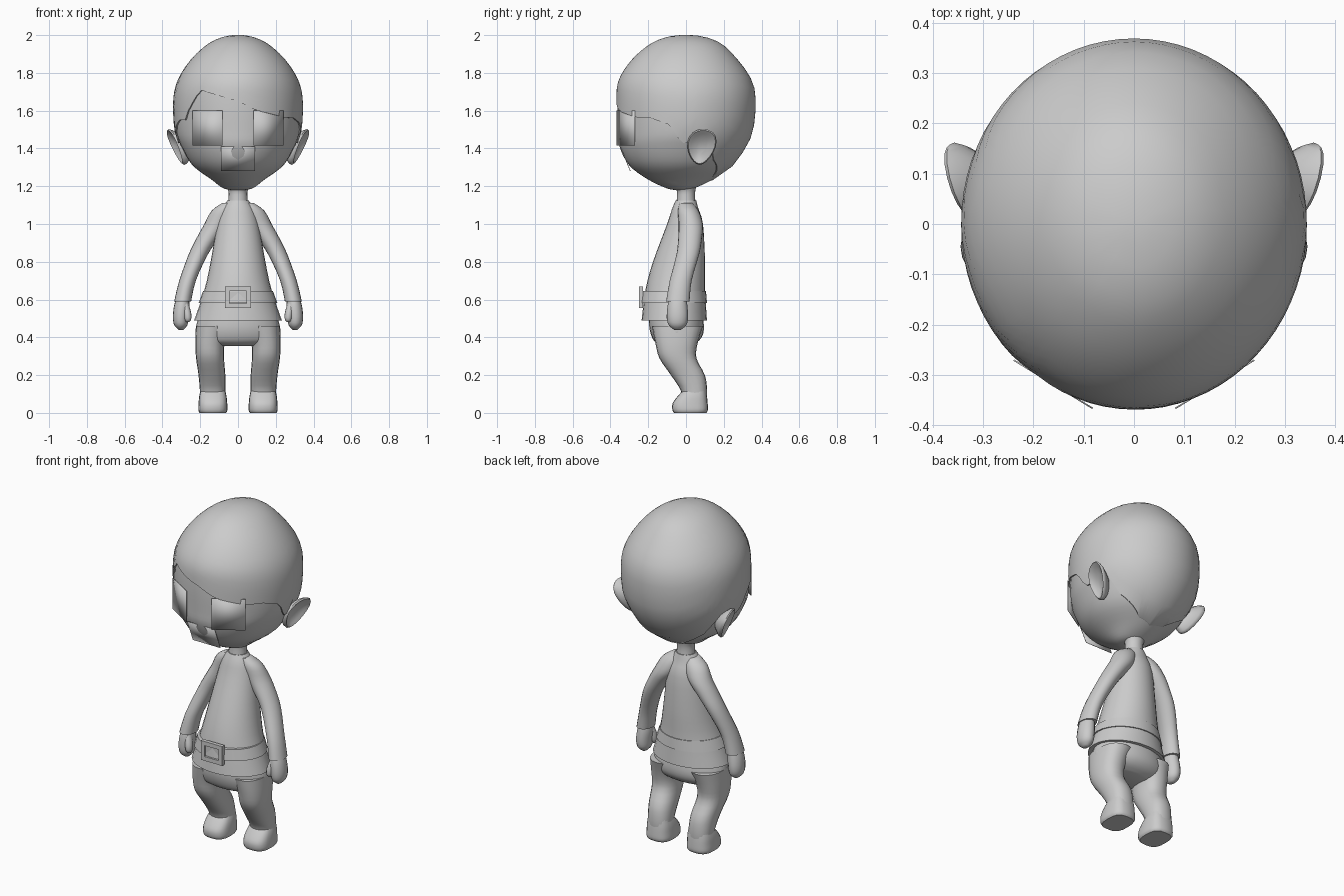
import bpy, bmesh, math
from mathutils import Vector

cube = bpy.data.objects.get("Cube")
if cube:
    bpy.data.objects.remove(cube, do_unlink=True)

grey = bpy.data.materials.new("plain grey")
grey.use_nodes = True
COLOR = (0.6, 0.6, 0.6, 1)
grey.diffuse_color = COLOR
grey.node_tree.nodes["Principled BSDF"].inputs["Base Color"].default_value = COLOR


def finish(name, bm, mirror=False, angle=45):
    """Turn a bmesh into a shaded object."""
    bmesh.ops.recalc_face_normals(bm, faces=bm.faces)
    mesh = bpy.data.meshes.new(name)
    bm.to_mesh(mesh)
    bm.free()
    mesh.materials.append(grey)
    ob = bpy.data.objects.new(name, mesh)
    bpy.context.collection.objects.link(ob)
    bpy.ops.object.select_all(action="DESELECT")
    ob.select_set(True)
    bpy.context.view_layer.objects.active = ob
    bpy.ops.object.shade_smooth_by_angle(angle=math.radians(angle))
    if mirror:
        ob.modifiers.new("mirror", "MIRROR").use_mirror_merge = False
    return ob


def skin(name, rings, mirror=False, angle=45):
    """Bridge a stack of closed rings and cap both ends."""
    bm = bmesh.new()
    loops = [[bm.verts.new(p) for p in ring] for ring in rings]
    n = len(loops[0])
    for a, b in zip(loops, loops[1:]):
        for i in range(n):
            j = (i + 1) % n
            bm.faces.new((a[i], a[j], b[j], b[i]))
    bm.faces.new(loops[0])
    bm.faces.new(loops[-1])
    return finish(name, bm, mirror, angle)


def smooth_rows(rows, steps=3):
    """Catmull-Rom resampling of section rows."""
    v = [Vector(r) for r in rows]
    v = [v[0]] + v + [v[-1]]
    out = []
    for p, q, r, s in zip(v, v[1:], v[2:], v[3:]):
        for k in range(steps):
            t = k / steps
            out.append(0.5 * (2 * q + (r - p) * t + (2 * p - 5 * q + 4 * r - s) * t * t
                              + (3 * q - p - 3 * r + s) * t ** 3))
    return out + [v[-1]]


def section(row, n=28, power=1):
    """Horizontal oval from z, centre x, half width, centre y, half depth."""
    z, cx, rx, cy, ry = row
    ring = []
    for i in range(n):
        a = math.tau * i / n
        s, c = math.sin(a), -math.cos(a)
        s, c = (math.copysign(abs(u) ** power, u) for u in (s, c))
        ring.append((cx + rx * s, cy + ry * c, z))
    return ring


def loft(name, rows, mirror=False, n=28, power=1, steps=3):
    rows = smooth_rows(rows, steps) if steps > 1 else rows
    return skin(name, [section(r, n, power) for r in rows], mirror)


def lookup(table, x):
    """Linear interpolation in rows sorted by their first value."""
    for a, b in zip(table, table[1:]):
        if x <= b[0]:
            t = max(0, (x - a[0]) / (b[0] - a[0]))
            return [u + (w - u) * t for u, w in zip(a, b)]
    return list(table[-1])


# Head
HEAD = [(1.18, 0, .03, -.03, .03), (1.19, 0, .08, -.03, .075), (1.235, 0, .14, -.03, .17),
        (1.31, 0, .24, -.028, .272), (1.41, 0, .30, -.02, .332), (1.5, 0, .33, -.005, .355),
        (1.66, 0, .336, 0, .362), (1.765, 0, .31, -.005, .343), (1.87, 0, .24, -.007, .27),
        (1.95, 0, .15, 0, .18), (1.985, 0, .07, 0, .09), (1.994, 0, .01, 0, .01)]
loft("head", HEAD, n=36, steps=4)

# Hair cap with an uneven hairline, given as angle from the front and height
NAPE = [(88, 1.43), (95, 1.43), (98, 1.48), (110, 1.47), (125, 1.34), (150, 1.25), (180, 1.23)]
HAIRLINE = [(-a, z) for a, z in reversed(NAPE)] + [
    (-75, 1.52), (-65, 1.55), (-55, 1.55), (-50, 1.6), (-36, 1.71), (0, 1.65),
    (17, 1.6), (45, 1.565), (60, 1.56), (75, 1.53), (80, 1.5)] + NAPE
skull = [tuple(r) for r in smooth_rows(HEAD, 4)]


def hair_ring(t, grow, n=72):
    ring = []
    for i in range(n):
        deg = -180 + 360 * i / n
        low = lookup(HAIRLINE, deg)[1]
        z = low + (1.994 - low) * math.sin(t * math.pi / 2)
        _, _, rx, cy, ry = lookup(skull, z)
        a = math.radians(deg)
        ring.append(((rx + grow) * math.sin(a), cy - (ry + grow) * math.cos(a),
                     z + max(0, grow) * t))
    return ring


skin("hair", [hair_ring(0, -.02)] + [hair_ring(k / 16, .007) for k in range(17)])


# Ears: shallow dishes leaning outwards to the top and back
def ear_ring(scale, out, n=20):
    ring = []
    for i in range(n):
        a = math.tau * i / n
        y = .01 * math.sin(a) + scale * .075 * math.cos(a) * (1 + .25 * math.sin(a))
        z = scale * .095 * math.sin(a)
        ring.append((.33 + .4 * z + .25 * y + out, .082 + y, 1.408 + z))
    return ring


skin("ear", [ear_ring(*r) for r in
             [(.4, -.07), (.7, -.045), (.93, -.022), (1, -.004), (.93, .004), (.75, -.006), (.4, -.024)]],
     mirror=True, angle=60)


# Face plates
def plate(name, corners, mirror=False):
    bm = bmesh.new()
    bm.faces.new([bm.verts.new(c) for c in corners])
    ob = finish(name, bm, mirror)
    ob.modifiers.new("thickness", "SOLIDIFY").thickness = .003


plate("eye_plate", [(.083, -.368, 1.415), (.24, -.272, 1.415), (.24, -.272, 1.6), (.083, -.368, 1.6)], True)
plate("mouth_plate", [(-.09, -.296, 1.28), (.09, -.296, 1.28), (.09, -.35, 1.41), (-.09, -.35, 1.41)])

# Neck and tunic
loft("neck", [(1.08, 0, .055, 0, .055), (1.14, 0, .05, 0, .048), (1.18, 0, .052, 0, .05),
              (1.22, 0, .075, -.01, .07)], n=20)
loft("tunic", [(1.125, 0, .056, 0, .054), (1.08, 0, .085, -.004, .07), (1, 0, .11, -.005, .095),
               (.8, 0, .145, -.037, .138), (.65, 0, .178, -.057, .158), (.49, 0, .232, -.062, .173)])

# Sleeves
loft("sleeve", [(1.11, .045, .04, 0, .035), (1.07, .075, .065, .012, .055), (1, .11, .068, .025, .064),
                (.93, .157, .06, .022, .063), (.84, .21, .051, .01, .06), (.7, .267, .044, -.028, .058),
                (.59, .293, .045, -.043, .062)], True, n=20)

# Hands
loft("hand", [(.62, .293, .03, -.043, .042), (.57, .297, .041, -.045, .052), (.51, .303, .042, -.045, .056),
              (.465, .303, .035, -.045, .047), (.44, .302, .012, -.045, .018)], True, n=16)
loft("thumb", [(.58, .28, .018, -.065, .022), (.53, .269, .021, -.076, .025),
               (.495, .266, .018, -.08, .021), (.48, .266, .007, -.08, .008)], True, n=12)

# Belt and buckle
loft("belt", [(.645, 0, .185, -.066, .172), (.583, 0, .208, -.067, .178)], steps=1)
bm = bmesh.new()
for x, z, w, h in [(-.058, .612, .024, .115), (.058, .612, .024, .115),
                   (0, .657, .092, .025), (0, .567, .092, .025), (0, .612, .092, .055)]:
    deep = .012 if h == .055 else .022
    made = bmesh.ops.create_cube(bm, size=1)["verts"]
    bmesh.ops.scale(bm, vec=(w, deep, h), verts=made)
    bmesh.ops.translate(bm, vec=(x, -.249 + .022 - deep / 2, z), verts=made)
finish("buckle", bm, angle=30)

# Trousers: hips and legs
loft("hips", [(.53, 0, .2, -.055, .14), (.46, 0, .222, -.05, .145), (.41, 0, .222, -.048, .136),
              (.375, 0, .2, -.052, .112), (.355, 0, .13, -.055, .075)])
loft("leg", [(.46, .13, .092, -.045, .135), (.37, .148, .078, -.05, .112), (.29, .148, .074, -.043, .098),
             (.2, .138, .071, .01, .09), (.12, .134, .068, .042, .07), (.06, .133, .066, .045, .065)],
     True, n=20, power=.85)

# Feet
loft("foot", [(.13, .133, .062, .05, .055), (.09, .133, .072, .034, .077), (.05, .133, .076, .022, .093),
              (.015, .133, .077, .022, .094), (0, .133, .07, .022, .086)], True, n=20, power=.7)
